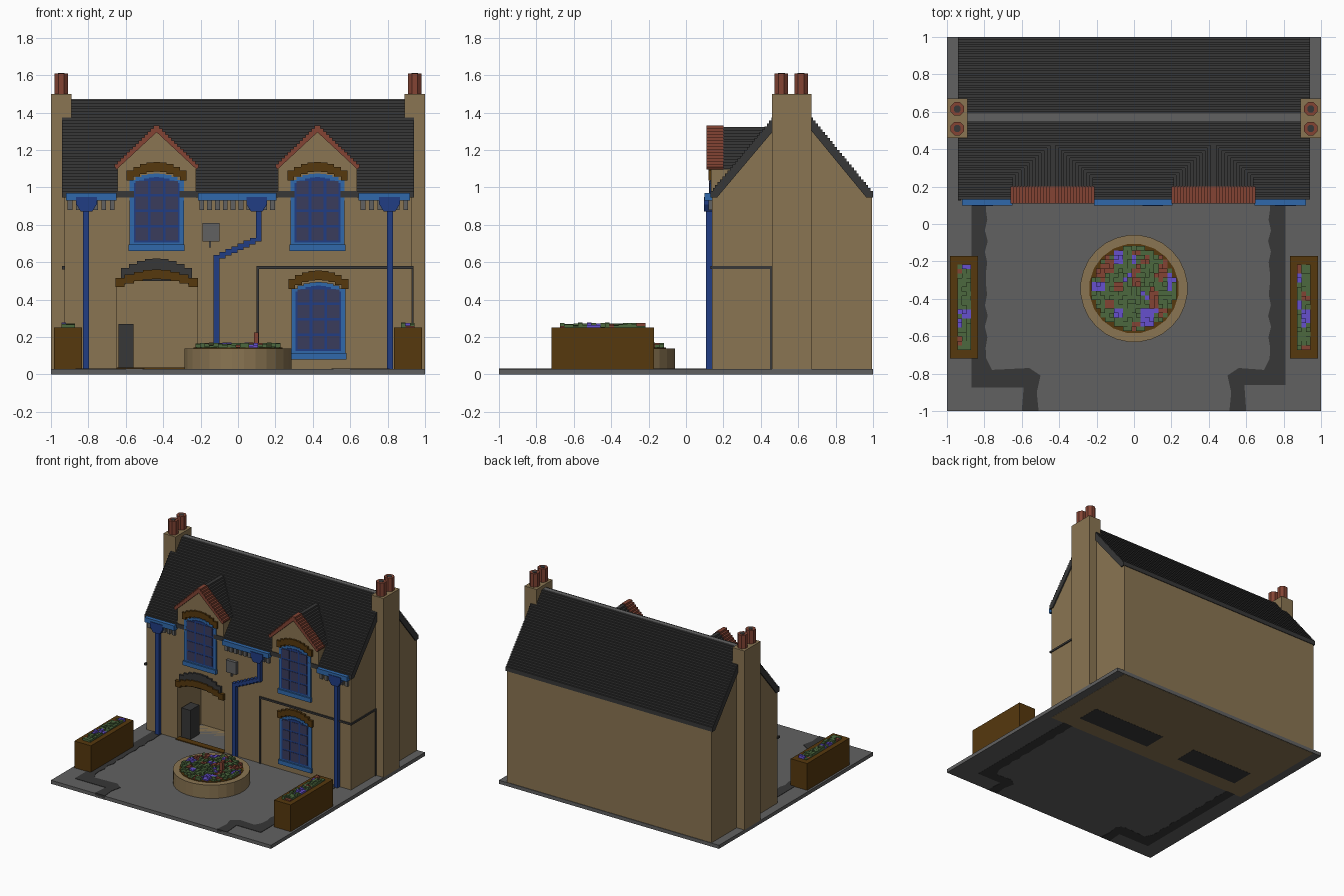
import bpy, bmesh, math, random

random.seed(4)
if "Cube" in bpy.data.objects:
    bpy.data.objects.remove(bpy.data.objects["Cube"], do_unlink=True)


def material(name, hexcode):
    srgb = [int(hexcode[i:i + 2], 16) / 255 for i in (0, 2, 4)]
    col = [c / 12.92 if c < 0.04 else ((c + 0.055) / 1.055) ** 2.4 for c in srgb] + [1]
    m = bpy.data.materials.new(name)
    m.use_nodes = True
    m.diffuse_color = col
    bsdf = m.node_tree.nodes["Principled BSDF"]
    bsdf.inputs["Base Color"].default_value = col
    bsdf.inputs["Roughness"].default_value = 0.9
    return m


TAN = material("sandstone", "8A7552")
GREY = material("grey_stone", "616161")
DARK = material("dark_slate", "373737")
BROWN = material("brown_wood", "56380D")
BRICK = material("red_brick", "834434")
SKY = material("light_blue_paint", "3069AB")
NAVY = material("dark_blue_paint", "213D84")
GLASS = material("window_glass", "3A3C5C")
PURPLE = material("purple_petals", "6650CE")
GREEN = material("green_leaves", "4C683E")


def finish(name, bm, *mats):
    bmesh.ops.recalc_face_normals(bm, faces=bm.faces)
    me = bpy.data.meshes.new(name)
    bm.to_mesh(me)
    bm.free()
    for m in mats:
        me.materials.append(m)
    ob = bpy.data.objects.new(name, me)
    bpy.context.collection.objects.link(ob)
    return ob


def prism(name, pts, axis, a, b, mat):
    """Extrude a 2D outline along one axis from a to b."""
    place = {"x": lambda p, d: (d, p[0], p[1]),
             "y": lambda p, d: (p[0], d, p[1]),
             "z": lambda p, d: (p[0], p[1], d)}[axis]
    bm = bmesh.new()
    lo = [bm.verts.new(place(p, a)) for p in pts]
    hi = [bm.verts.new(place(p, b)) for p in pts]
    bm.faces.new(lo)
    bm.faces.new(hi[::-1])
    for i in range(len(pts)):
        j = (i + 1) % len(pts)
        bm.faces.new((lo[i], lo[j], hi[j], hi[i]))
    return finish(name, bm, mat)


def box(name, x0, x1, y0, y1, z0, z1, mat):
    return prism(name, [(x0, y0), (x1, y0), (x1, y1), (x0, y1)], "z", z0, z1, mat)


def stair(p, q, n):
    """Stepped line from p to q."""
    pts = [p]
    for i in range(n):
        t0, t1 = i / n, (i + 1) / n
        z = p[1] + (q[1] - p[1]) * t1
        pts += [(p[0] + (q[0] - p[0]) * t, z) for t in (t0, t1)]
    return pts


def arch(xc, w, z, rise, n=9):
    """Stepped arch line from left to right."""
    pts = []
    for i in range(n):
        t = (i + 0.5) / n * 2 - 1
        zz = z + rise * (1 - t * t)
        pts += [(xc - w + 2 * w * k / n, zz) for k in (i, i + 1)]
    return pts


def ngon(cx, cy, r, n):
    return [(cx + r * math.cos(math.tau * (i + .5) / n),
             cy + r * math.sin(math.tau * (i + .5) / n)) for i in range(n)]


BANDS = [(.18, .22), (.61, .66), (.87, .92), (1.14, 1.18)]


def paint_bands(ob):
    """Cut a wall at the stone courses and colour the faces between by height."""
    bm = bmesh.new()
    bm.from_mesh(ob.data)
    for z in [h for band in BANDS for h in band]:
        bmesh.ops.bisect_plane(bm, geom=bm.verts[:] + bm.edges[:] + bm.faces[:],
                               plane_co=(0, 0, z), plane_no=(0, 0, 1))
    for f in bm.faces:
        c = f.calc_center_median()
        indoors = .15 < c.y < .47 and abs(c.x) < .7 and .02 < c.z < .56
        banded = any(a < c.z < b for a, b in BANDS) and abs(f.normal.z) < .9
        f.material_index = 2 if indoors else int(banded)
    bm.to_mesh(ob.data)
    bm.free()
    ob.data.materials.clear()
    for m in (TAN, GREY, DARK):
        ob.data.materials.append(m)


# Courtyard with dark drainage channels
box("courtyard", -1, 1, -1, 1, .001, .03, GREY)
for side, s, inner, outer, y0 in (("right", -1, .79, .87, -.875), ("left", 1, .725, .81, -.86)):
    wavy = [(s * (inner + .008 * math.sin(9 * k)), -.72 + .8 * k / 14) for k in range(15)]
    pts = [(s * outer, y0), (s * outer, .145), (s * inner, .145)] + wavy[::-1] + [
        (s * (inner - .03), -.78), (s * .56, -.77), (s * .5, -.81), (s * .52, -.9),
        (s * .51, -1), (s * .6, -1), (s * .59, y0)]
    prism(side + "_drain_channel", pts, "z", 0, .033, DARK)

# House walls with the doorway cut through
DX = -.435
house = prism("house_walls", [(.14, 0), (.995, 0), (.995, .955), (.57, 1.44), (.14, .955)],
              "x", -.93, .93, TAN)
cutter = prism("doorway_cutter", arch(DX, .215, .47, .05) + [(DX + .215, .03), (DX - .215, .03)],
               "y", 0, .45, DARK)
cutter.hide_render = True
mod = house.modifiers.new("doorway", "BOOLEAN")
mod.operation, mod.solver, mod.object = "DIFFERENCE", "EXACT", cutter
bpy.context.view_layer.update()
cut = bpy.data.meshes.new_from_object(house.evaluated_get(bpy.context.evaluated_depsgraph_get()))
house.modifiers.clear()
house.data = cut
bpy.data.objects.remove(cutter, do_unlink=True)
paint_bands(house)

# Doorway surround and floor panels
prism("door_arch", arch(DX, .22, .505, .055) + arch(DX, .22, .455, .055)[::-1], "y", .115, .16, BROWN)
prism("door_hood", arch(DX, .19, .555, .065) + [(DX + .19, .50), (DX - .19, .50)], "y", .125, .15, DARK)
box("door_step", DX - .215, DX + .215, .12, .17, .02, .037, BROWN)
box("door_cabinet", -.64, -.56, .18, .3, .03, .27, DARK)
for x0, x1 in ((-.76, -.2), (.1, .76)):
    box("floor_panel", x0, x1, .27, .46, -.0, .002, DARK).location.z = -.001

# Main roof in stepped slate courses
prism("main_roof", stair((.13, .965), (.55, 1.468), 32) + stair((1, .965), (.59, 1.468), 32)[::-1]
      + [(1, .945), (.965, .945), (.57, 1.425), (.165, .945), (.13, .945)], "x", -.94, .94, DARK)
box("ridge_cap", -.94, .94, .55, .59, 1.46, 1.473, GREY)


def chevron(name, c, w, z, top, thick, y0, y1, mat):
    up = stair((c - w, z), (c, top), 14)
    down = [(2 * c - x, h) for x, h in up[:-1]][::-1]
    prism(name, up + down + [(c + w - .01, z - thick * .4), (c, top - thick), (c - w + .01, z - thick * .4)],
          "y", y0, y1, mat)


def window(name, c, z0):
    prism(name + "_frame", arch(c, .145, z0 + .37, .045) + [(c + .145, z0 + .02), (c - .145, z0 + .02)],
          "y", .13, .15, SKY)
    prism(name + "_sash", arch(c, .122, z0 + .355, .04) + [(c + .122, z0 + .045), (c - .122, z0 + .045)],
          "y", .126, .14, NAVY)
    for col in range(3):
        for row in range(4):
            x, z = c + (col - 1) * .08, z0 + .055 + row * .083
            box(name + "_pane", x - .033, x + .033, .123, .13, z, z + .07, GLASS)
    box(name + "_sill", c - .15, c + .15, .118, .15, z0, z0 + .035, SKY)
    prism(name + "_arch", arch(c, .16, z0 + .42, .055) + arch(c, .16, z0 + .365, .06)[::-1],
          "y", .12, .15, BROWN)


# Dormers and windows
for side, c in (("right", -.435), ("left", .425)):
    prism(side + "_dormer", [(c - .21, .93), (c + .21, .93), (c + .21, 1.1), (c, 1.305), (c - .21, 1.1)],
          "y", .135, .41, TAN)
    chevron(side + "_dormer_roof", c, .215, 1.105, 1.322, .04, .19, .45, DARK)
    chevron(side + "_dormer_coping", c, .224, 1.11, 1.33, .035, .11, .2, BRICK)
    window(side + "_upper_window", c, .66)
window("lower_window", .43, .08)

# Chimneys with paired pots
for side, s in (("right", -1), ("left", 1)):
    stack = prism(side + "_chimney", [(s * x, z) for x, z in (
        (.92, .03), (1, .03), (1, 1.5), (.89, 1.5), (.89, 1.36), (.92, 1.34))], "y", .46, .67, TAN)
    paint_bands(stack)
    for y in (.51, .615):
        prism(side + "_chimney_pot", ngon(s * .945, y, .039, 8), "z", 1.49, 1.61, BRICK)
        prism(side + "_pot_opening", ngon(s * .945, y, .02, 8), "z", 1.605, 1.612, DARK)

# Gutters, stone brackets and downpipes
for x0, x1 in ((-.92, -.65), (-.215, .205), (.645, .92)):
    box("gutter", x0, x1, .1, .15, .93, .97, SKY)
    n = int((x1 - x0) / .04)
    for i in range(n):
        x = x0 + (i + .5) * (x1 - x0) / n
        box("eaves_bracket", x - .013, x + .013, .12, .145, .88, .93, GREY)
for x in (-.81, .1, .81):
    prism("rain_hopper", [(x - .055, .95), (x + .055, .95), (x + .055, .91), (x + .03, .87),
                          (x - .03, .87), (x - .055, .91)], "y", .095, .14, NAVY)
for x in (-.812, .812):
    box("downpipe", x - .016, x + .016, .108, .14, .03, .88, NAVY)
prism("bent_downpipe", [(.095, .88), (.125, .88)] + stair((-.1, .605), (.125, .71), 7)[::-1]
      + [(-.1, .03), (-.13, .03)] + stair((-.13, .625), (.095, .73), 7), "y", .108, .14, NAVY)

# Wall box and corner trim
box("wall_box", -.19, -.1, .115, .145, .71, .81, GREY)
box("wall_box_hook", -.155, -.145, .125, .145, .68, .71, GREY)
box("front_trim", .1, .938, .13, .145, .565, .58, DARK)
box("front_trim_post", .1, .112, .13, .145, .03, .57, DARK)
box("side_trim", .925, .938, .13, .46, .565, .58, DARK)
box("side_trim_post", .925, .938, .448, .461, .03, .57, DARK)
box("trim_stub", -.94, -.925, .125, .15, .562, .58, DARK)


def flower_bed(name, inside, cx, cy, hx, hy, z, height, cell=.024):
    """Grid of little blocks in mixed plant colours."""
    bm = bmesh.new()
    nx, ny = int(hx / cell), int(hy / cell)
    tint = {}
    for i in range(-nx, nx + 1):
        for j in range(-ny, ny + 1):
            if not inside(i * cell, j * cell):
                continue
            key = (i // 2, j // 2)
            tint.setdefault(key, random.choice((0, 0, 0, 1, 2)))
            k = tint[key] if random.random() < .75 else 0
            top = random.uniform(.25, 1) * height
            new = bmesh.ops.create_cube(bm, size=1)["verts"]
            for v in new:
                v.co = (cx + i * cell + v.co.x * cell, cy + j * cell + v.co.y * cell,
                        z + (v.co.z + .5) * top)
            for f in {f for v in new for f in v.link_faces}:
                f.material_index = k
    finish(name, bm, GREEN, PURPLE, BRICK)


# Round planter
prism("round_planter", ngon(0, -.345, .287, 28), "z", .03, .14, TAN)
prism("round_planter_soil", ngon(0, -.345, .24, 20), "z", .13, .144, BROWN)
flower_bed("round_planter_flowers", lambda x, y: math.hypot(x, y) < .222, 0, -.345, .24, .24, .14, .03)
box("tall_bloom", .085, .11, -.36, -.335, .15, .225, BRICK)

# Wooden troughs beside the yard
for side, s in (("right", -1), ("left", 1)):
    c = s * .908
    box(side + "_trough", c - .075, c + .075, -.72, -.17, .03, .25, BROWN)
    flower_bed(side + "_trough_flowers", lambda x, y: True, c, -.445, .046, .235, .245, .033)
